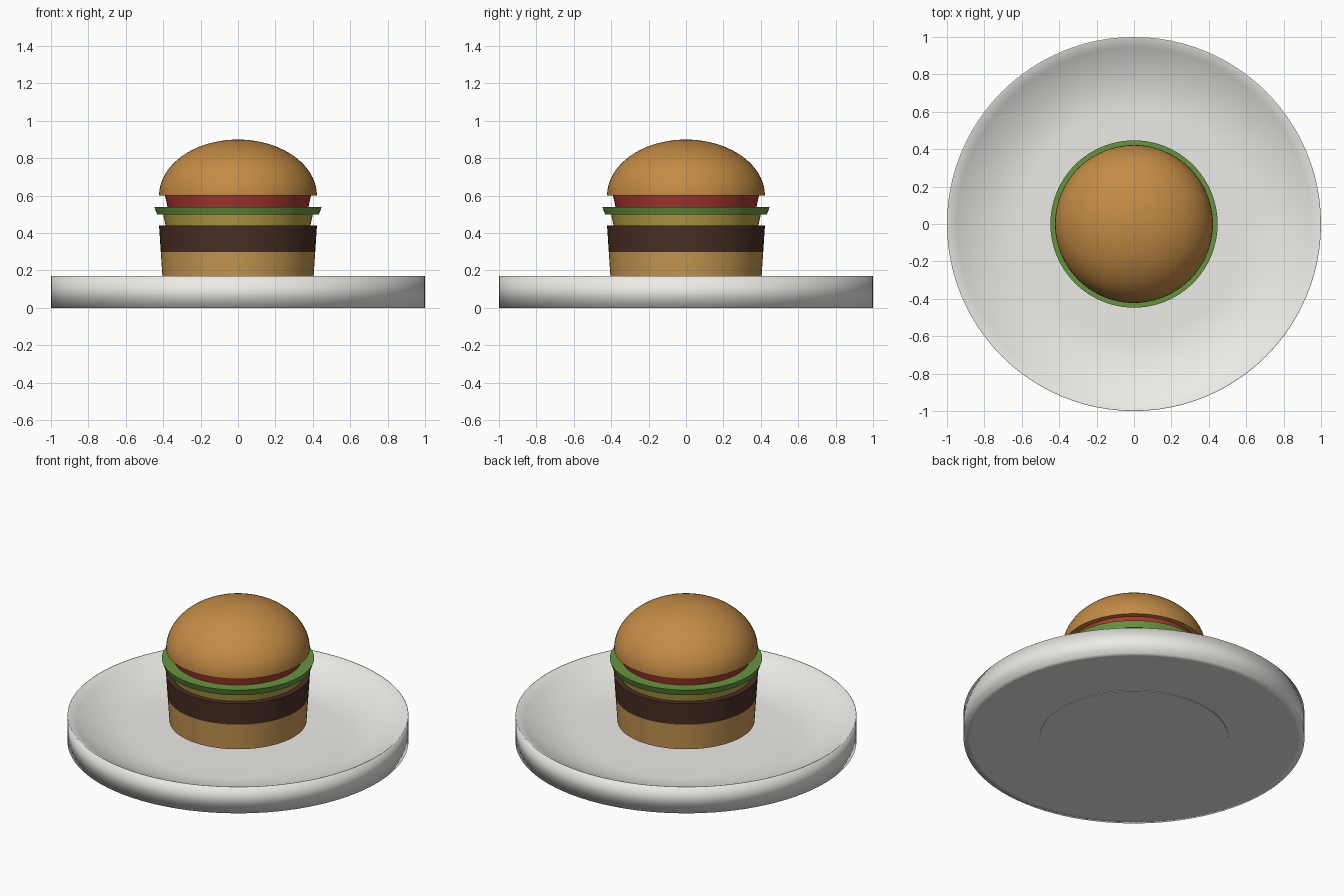
import bpy
from math import cos, sin, pi, radians

if "Cube" in bpy.data.objects:
    bpy.data.objects.remove(bpy.data.objects["Cube"])

SEGMENTS = 96


def lathe(name, profile, color=None, angle=35):
    """Spin an (r, z) profile, listed from bottom axis to top axis, into a closed solid."""
    verts, rings, faces = [], [], []
    for r, z in profile:
        n = 1 if r == 0 else SEGMENTS
        rings.append([len(verts) + i for i in range(n)])
        verts += [(r * cos(2 * pi * i / SEGMENTS), r * sin(2 * pi * i / SEGMENTS), z)
                  for i in range(n)]
    for low, high in zip(rings, rings[1:]):
        for i in range(SEGMENTS):
            j = (i + 1) % SEGMENTS
            if len(low) == 1:
                faces.append((low[0], high[j], high[i]))
            elif len(high) == 1:
                faces.append((low[i], low[j], high[0]))
            else:
                faces.append((low[i], low[j], high[j], high[i]))
    mesh = bpy.data.meshes.new(name)
    mesh.from_pydata(verts, [], faces)
    obj = bpy.data.objects.new(name, mesh)
    bpy.context.collection.objects.link(obj)
    if color:
        mat = bpy.data.materials.new(name)
        mat.diffuse_color = (*color, 1)
        mat.use_nodes = True
        mat.node_tree.nodes["Principled BSDF"].inputs["Base Color"].default_value = mat.diffuse_color
        mesh.materials.append(mat)
    bpy.ops.object.select_all(action='DESELECT')
    obj.select_set(True)
    bpy.context.view_layer.objects.active = obj
    bpy.ops.object.shade_smooth_by_angle(angle=radians(angle))
    return obj


def slice_layer(name, z0, z1, r0, r1, color):
    """Round layer that widens slightly towards its top."""
    return lathe(name, [(0, z0), (r0, z0), (r1, z1), (0, z1)], color)


# Plate: flat underside, upright wall, thin lip and a curved dish
WHITE = (0.84, 0.83, 0.80)
FLOOR = 0.045
dish = [(0.6 + 0.395 * t / 8, FLOOR + (0.17 - FLOOR) * (t / 8) ** 2) for t in range(8, -1, -1)]
lathe("plate", [(0, 0.004), (0.553, 0.004), (0.96, 0), (1, 0), (1, 0.17)]
      + dish + [(0, FLOOR)], WHITE, angle=120)
slice_layer("plate_foot", 0, 0.02, 0.553, 0.553, WHITE)

# Stacked fillings
slice_layer("bottom_bun", 0.136, 0.30, 0.402, 0.413, (0.56, 0.31, 0.085))
slice_layer("patty", 0.30, 0.44, 0.413, 0.422, (0.07, 0.028, 0.018))
slice_layer("cheese", 0.44, 0.50, 0.387, 0.40, (0.48, 0.36, 0.06))
slice_layer("lettuce", 0.50, 0.54, 0.433, 0.447, (0.13, 0.30, 0.05))
slice_layer("tomato", 0.54, 0.60, 0.377, 0.39, (0.40, 0.04, 0.03))

# Domed top bun
STEPS = 20
dome = [(0.422 * cos(pi / 2 * i / STEPS), 0.60 + 0.30 * sin(pi / 2 * i / STEPS))
        for i in range(STEPS)]
lathe("top_bun", [(0, 0.60)] + dome + [(0, 0.90)], (0.55, 0.26, 0.06))
